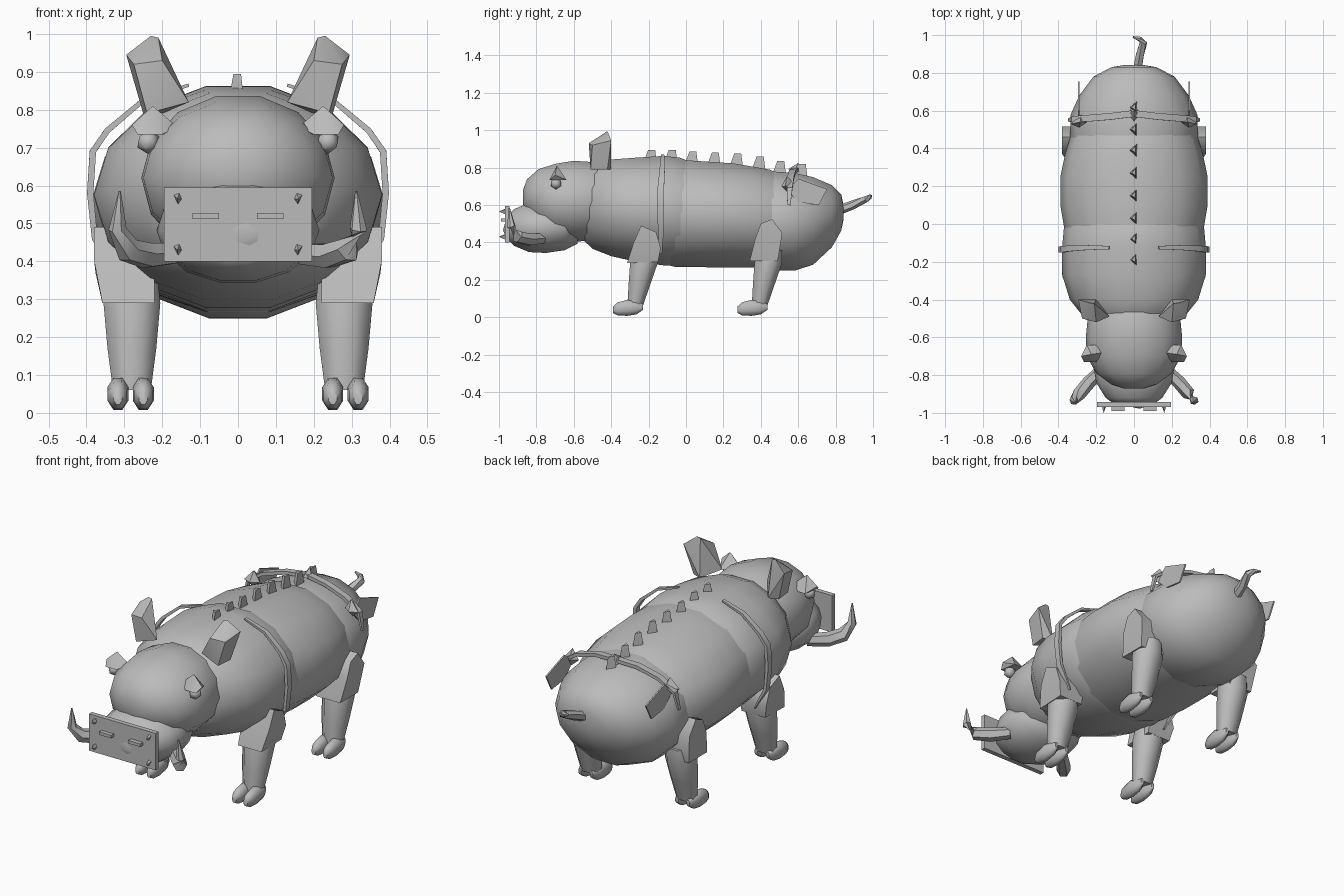
import bpy, bmesh, math
from mathutils import Vector

if "Cube" in bpy.data.objects:
    bpy.data.objects.remove(bpy.data.objects["Cube"])

grey = bpy.data.materials.new("warm grey")
grey.diffuse_color = (0.5, 0.5, 0.5, 1)
grey.use_nodes = True
grey.node_tree.nodes["Principled BSDF"].inputs["Base Color"].default_value = grey.diffuse_color


def finish(name, bm, angle=40):
    """Turn a bmesh into a smooth-by-angle grey object."""
    bmesh.ops.recalc_face_normals(bm, faces=bm.faces)
    me = bpy.data.meshes.new(name)
    bm.to_mesh(me)
    bm.free()
    me.materials.append(grey)
    ob = bpy.data.objects.new(name, me)
    bpy.context.collection.objects.link(ob)
    bpy.ops.object.select_all(action='DESELECT')
    ob.select_set(True)
    bpy.context.view_layer.objects.active = ob
    bpy.ops.object.shade_smooth_by_angle(angle=math.radians(angle))
    return ob


def skin(name, rings, angle=40):
    """Bridge successive vertex rings and cap both ends."""
    bm = bmesh.new()
    rows = [[bm.verts.new(p) for p in r] for r in rings]
    n = len(rows[0])
    for a, b in zip(rows, rows[1:]):
        for i in range(n):
            j = (i + 1) % n
            bm.faces.new((a[i], a[j], b[j], b[i]))
    bm.faces.new(rows[0])
    bm.faces.new(rows[-1])
    return finish(name, bm, angle)


def loft_y(name, rows, n=14):
    """Body mass from (y, centre z, half width, half height) sections."""
    t = [2 * math.pi * (i + 0.5) / n for i in range(n)]
    return skin(name, [[(rx * math.sin(a), y, zc + rz * math.cos(a)) for a in t]
                       for y, zc, rx, rz in rows], 60)


def tube(name, path, radii, n=6, flat=1.0, side=(0, 1, 0)):
    """Tapered tube along a path; flat squashes it away from the side axis."""
    pts = [Vector(p) for p in path]
    rings = []
    for i, p in enumerate(pts):
        d = (pts[min(i + 1, len(pts) - 1)] - pts[max(i - 1, 0)]).normalized()
        u = (Vector(side) - d * d.dot(Vector(side))).normalized()
        v = d.cross(u)
        rings.append([p + (u * math.cos(a) + v * math.sin(a) * flat) * radii[i]
                      for a in [2 * math.pi * (k + 0.5) / n for k in range(n)]])
    return skin(name, rings)


def hull(name, points, angle=35):
    bm = bmesh.new()
    for p in points:
        bm.verts.new(p)
    res = bmesh.ops.convex_hull(bm, input=bm.verts)
    loose = [v for v in bm.verts if not v.link_faces]
    bmesh.ops.delete(bm, geom=loose, context='VERTS')
    return finish(name, bm, angle)


def box(name, lo, hi):
    return hull(name, [(x, y, z) for x in (lo[0], hi[0])
                       for y in (lo[1], hi[1]) for z in (lo[2], hi[2])])


def both(s, pts):
    return [(s * x, y, z) for x, y, z in pts]


# Body masses
loft_y("belly", [(-0.3, .56, .30, .24), (-.05, .555, .365, .295), (.1, .55, .39, .29),
                 (.25, .545, .39, .285), (.37, .535, .365, .275), (.45, .53, .34, .265),
                 (.6, .52, .27, .2)])
loft_y("chest", [(-.55, .58, .19, .17), (-.5, .585, .26, .225), (-.4, .585, .34, .265),
                 (-.27, .575, .38, .285), (-.12, .57, .38, .3), (-.03, .565, .372, .295),
                 (.06, .56, .33, .26)])
loft_y("rump", [(.35, .52, .3, .25), (.45, .515, .34, .272), (.58, .51, .335, .268),
                (.68, .515, .29, .24), (.78, .54, .215, .17), (.83, .56, .12, .1),
                (.842, .56, .05, .04)])
loft_y("head", [(-.4, .62, .2, .18), (-.5, .62, .245, .215), (-.6, .62, .255, .222),
                (-.7, .62, .25, .205), (-.79, .63, .2, .165), (-.85, .64, .12, .1),
                (-.872, .64, .05, .04)])
loft_y("snout", [(-.58, .48, .13, .09), (-.65, .48, .19, .125), (-.75, .482, .215, .142),
                 (-.84, .48, .2, .135), (-.92, .48, .15, .1), (-.95, .48, .11, .07)])

# Nose plate with nostril slits, centre bump and corner studs
box("nose_plate", (-.195, -.968, .4), (.195, -.943, .595))
hull("nose_bump", [(-.025, -.966, .49), (.02, -.966, .51), (.06, -.966, .48),
                   (.055, -.966, .45), (.03, -.966, .437), (-.01, -.966, .45),
                   (.03, -.978, .465)])

# Spines along the back: (y, top z)
for i, (y, z) in enumerate([(-.19, .895), (-.08, .895), (.03, .885), (.15, .88),
                            (.27, .875), (.39, .86), (.5, .835), (.615, .82)]):
    hull(f"spine_{i}", [(-.025, y, z - .075), (.016, y - .04, z - .075), (.016, y + .035, z - .075),
                        (-.012, y, z), (.008, y - .012, z), (.008, y + .025, z)])

# Tail
tube("tail", [(.015, .8, .565), (.03, .89, .6), (.05, .96, .63), (.03, .98, .642), (-.005, .99, .65)],
     [.026, .024, .02, .014, .005], 6)

# Rear strap over the rump, with a centre knob
strap = [(.345, .55, .60), (.325, .555, .69), (.24, .56, .745), (.12, .57, .78), (0, .585, .79)]
strap = strap + [(-x, y, z) for x, y, z in strap[-2::-1]]
tube("rump_strap", strap, [.012, .02] + [.025] * 5 + [.02, .012], 4, .5)
hull("strap_knot", [(-.03, .58, .78), (.03, .58, .78), (0, .545, .79), (0, .64, .76), (0, .6, .825)])

for s, tag in ((1, "right"), (-1, "left")):
    # Nose details
    box(f"nostril_{tag}", (s * .085 - .035, -.99, .512), (s * .085 + .035, -.965, .528))
    for z in (.43, .565):
        hull(f"stud_{tag}_{z}", both(s, [(.148, -.966, z), (.17, -.966, z + .01), (.158, -.966, z - .015),
                                         (.155, -.966, z + .016), (.16, -1.0, z)]))
    # Ears
    hull(f"ear_{tag}", both(s, [(.13, -.49, .82), (.2, -.4, .79), (.25, -.42, .79), (.24, -.51, .79),
                                (.21, -.42, .99), (.23, -.42, .995), (.295, -.4, .945),
                                (.275, -.5, .92), (.2, -.52, .93)]))
    # Eyes with lids
    hull(f"eyelid_{tag}", both(s, [(.16, -.68, .755), (.28, -.7, .76), (.25, -.64, .735), (.19, -.64, .735),
                                   (.2, -.73, .735), (.265, -.73, .735), (.225, -.69, .81)]))
    bm = bmesh.new()
    bmesh.ops.create_icosphere(bm, subdivisions=1, radius=.032)
    bmesh.ops.translate(bm, verts=bm.verts, vec=(s * .237, -.695, .715))
    finish(f"eye_{tag}", bm, 60)
    # Tusks
    tube(f"tusk_{tag}", both(s, [(.17, -.77, .42), (.24, -.84, .415), (.29, -.9, .43),
                                 (.318, -.935, .485), (.312, -.945, .585)]),
         [.03, .036, .035, .024, .003], 6, 1, (.5, -.6, .6))
    # Shoulder strap
    tube(f"shoulder_strap_{tag}", both(s, [(.13, -.125, .865), (.25, -.125, .825), (.345, -.13, .745),
                                           (.383, -.135, .69), (.39, -.135, .58), (.378, -.135, .46),
                                           (.31, -.135, .34)]),
         [.012, .018, .022, .024, .024, .022, .01], 4, .5)
    # Rear strap buckle and flap
    hull(f"buckle_{tag}", both(s, [(.25, .54, .7), (.335, .53, .7), (.29, .51, .7), (.28, .58, .71),
                                   (.285, .54, .755), (.29, .545, .665)]))
    hull(f"flap_{tag}", both(s, [(x, y, z) for x in (.288, .296) for y, z in
                                 ((.54, .68), (.6, .615), (.71, .6), (.755, .685), (.6, .74))]))

    # Legs: front and hind share one shape shifted along y
    for leg, dy in (("front", 0.0), ("hind", .665)):
        if dy:
            thigh = [(y, z) for y, z in ((.34, .3), (.37, .42), (.4, .5), (.46, .525), (.515, .45), (.49, .3))]
        else:
            thigh = [(y, z) for y, z in ((-.315, .29), (-.28, .4), (-.24, .49), (-.16, .455), (-.135, .37), (-.15, .295))]
        pts = []
        for y, z in thigh:
            outer = .355 + .025 * math.sin(min(1, (z - .28) / .14) * math.pi / 2)
            pts += [(outer, y, z), (.22, y, z)]
        hull(f"{leg}_thigh_{tag}", both(s, pts), 50)
        rings = []
        for cy, z, rx, ry in ((-.215, .36, .07, .07), (-.225, .29, .078, .08),
                              (-.25, .17, .067, .062), (-.272, .06, .052, .045)):
            rings.append(both(s, [(.28 + rx * 1.04 * math.cos(a), cy + dy + ry * math.sin(a), z)
                                  for a in [math.pi * (k + .5) / 4 for k in range(8)]]))
        skin(f"{leg}_shin_{tag}", rings, 50)
        # Two toes per foot
        for k, x in enumerate((.25, .317)):
            prof = [(-.39, .04, .012, .018), (-.365, .045, .026, .036), (-.315, .05, .03, .044),
                    (-.265, .05, .026, .036), (-.23, .055, .01, .016)]
            skin(f"{leg}_toe_{tag}_{k}",
                 [both(s, [(x + rx * math.cos(a), y + dy, max(0, zc + rz * math.sin(a) * 1.05))
                           for a in [math.pi * (m + .5) / 4 for m in range(8)]])
                  for y, zc, rx, rz in prof], 60)
